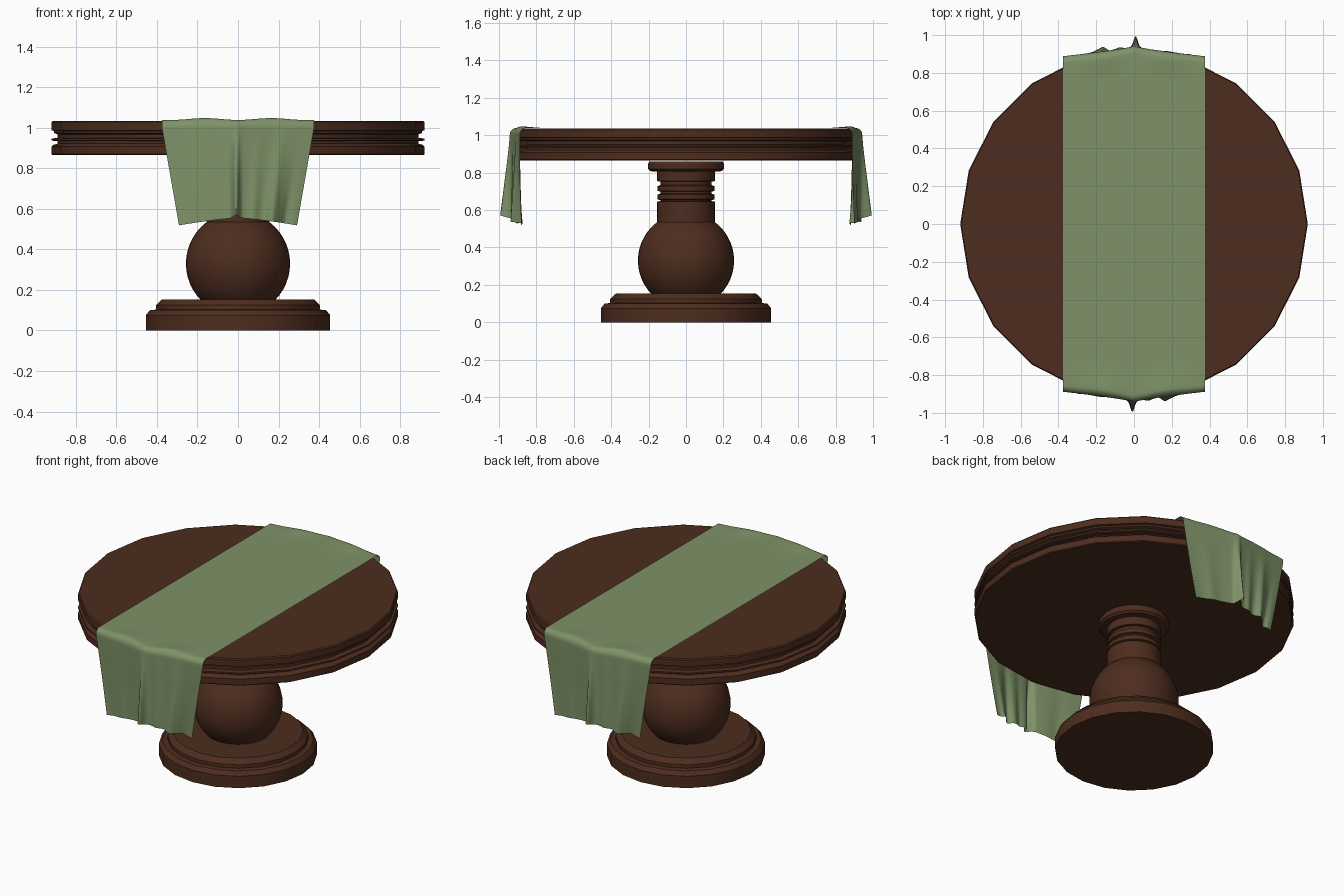
import bpy, math
from math import exp, sin, cos, pi

if "Cube" in bpy.data.objects:
    bpy.data.objects.remove(bpy.data.objects["Cube"])


def material(name, rgb):
    m = bpy.data.materials.new(name)
    m.diffuse_color = (*rgb, 1)
    m.use_nodes = True
    m.node_tree.nodes["Principled BSDF"].inputs["Base Color"].default_value = m.diffuse_color
    return m


WOOD = material("dark_wood", (0.075, 0.026, 0.013))
CLOTH = material("green_cloth", (0.21, 0.29, 0.14))


def finish(ob, mat, angle):
    ob.data.materials.append(mat)
    bpy.ops.object.select_all(action='DESELECT')
    ob.select_set(True)
    bpy.context.view_layer.objects.active = ob
    bpy.ops.object.shade_smooth_by_angle(angle=math.radians(angle))


def add_mesh(name, verts, faces, mat, angle=30):
    me = bpy.data.meshes.new(name)
    me.from_pydata(verts, [], faces)
    ob = bpy.data.objects.new(name, me)
    bpy.context.collection.objects.link(ob)
    finish(ob, mat, angle)
    return ob


def lathe(name, profile, n=20):
    """Turn a bottom-to-top (radius, z) profile into a capped solid."""
    verts = [(r * cos(2 * pi * i / n), r * sin(2 * pi * i / n), z)
             for r, z in profile for i in range(n)]
    faces = [(k * n + i, k * n + (i + 1) % n, (k + 1) * n + (i + 1) % n, (k + 1) * n + i)
             for k in range(len(profile) - 1) for i in range(n)]
    faces.append(tuple(reversed(range(n))))
    faces.append(tuple(range(len(verts) - n, len(verts))))
    return add_mesh(name, verts, faces, WOOD)


# Round top with a moulded, grooved rim
lathe("table_top", [(0.915, 0.865), (0.92, 0.87), (0.92, 0.908), (0.912, 0.916),
                    (0.89, 0.922), (0.89, 0.934), (0.92, 0.937), (0.92, 0.947),
                    (0.89, 0.951), (0.89, 0.968), (0.907, 0.974), (0.907, 0.984),
                    (0.92, 0.988), (0.92, 1.028), (0.914, 1.035)])

# Stepped foot
lathe("base", [(0.455, 0), (0.455, 0.075), (0.435, 0.1), (0.405, 0.103),
               (0.405, 0.125), (0.395, 0.135), (0.375, 0.153)])

# Ball of the pedestal
bpy.ops.mesh.primitive_uv_sphere_add(segments=40, ring_count=24, radius=0.257,
                                     location=(0, 0, 0.33))
bpy.context.object.name = "pedestal_ball"
finish(bpy.context.object, WOOD, 40)

# Neck with two turned rings and a collar
neck = [(0.155, 0.5), (0.155, 0.645), (0.137, 0.648)]
for z in (0.665, 0.71):
    neck += [(0.137, z - 0.012), (0.152, z - 0.007), (0.152, z + 0.018), (0.137, z + 0.023)]
neck += [(0.137, 0.752), (0.155, 0.755), (0.155, 0.805), (0.19, 0.808),
         (0.203, 0.82), (0.203, 0.848), (0.196, 0.86)]
lathe("pedestal_neck", neck, 32)


# Runner: flat strip over the top, hanging in folds at both ends
def bump(x, c, w):
    return exp(-((x - c) / w) ** 2)


def runner_point(u, s):
    """u: -1..1 across; s: 0..1 on the table top, 1..2 over the edge, 2..3 hanging."""
    x = 0.376 * u
    edge = 0.942 - 0.054 * abs(u) ** 0.8
    r = 0.035
    lift = 0.009 * sin(pi * min(1, abs(u) * 1.15)) ** 2
    if s <= 1:
        return x, -(edge - r) * s, 1.039 + lift * max(0, (s - 0.88) / 0.12)
    if s <= 2:
        a = (s - 1) * pi / 2
        return x, -(edge - r + r * sin(a)), 1.039 - r + r * cos(a) + lift * (2 - s)
    t = s - 2
    pleat = bump(x, -0.012, 0.02)
    out = 0.055 * pleat + 0.03 * bump(x, 0.215, 0.035) + 0.012 * bump(x, 0.1, 0.03)
    out += 0.01 * bump(x, -0.23, 0.06) - 0.02 * bump(x, 0.3, 0.03) * t
    out -= 0.012 * u * max(0, abs(u) - 0.7) / 0.3 * t
    end = 0.556 - 0.037 * abs(u) ** 1.3 + 0.016 * pleat
    top = 1.039 - r
    return x * (1 - 0.225 * t), -(edge + out * t), top + (end - top) * t


steps = ([0, 0.3, 0.6, 0.85] + [0.88 + 0.03 * i for i in range(5)]
         + [1 + i / 8 for i in range(1, 9)] + [2 + i / 24 for i in range(1, 25)])
cols = 121
us = [-1 + 2 * j / (cols - 1) for j in range(cols)]
front = [[runner_point(u, s) for u in us] for s in steps]
# The back end is the front end turned half way round
back = [[(-x, -y, z) for x, y, z in reversed(row)] for row in front[:0:-1]]
rows = back + front
verts = [p for row in rows for p in row]
faces = [(k * cols + j, (k + 1) * cols + j, (k + 1) * cols + j + 1, k * cols + j + 1)
         for k in range(len(rows) - 1) for j in range(cols - 1)]
add_mesh("table_runner", verts, faces, CLOTH, 80)
